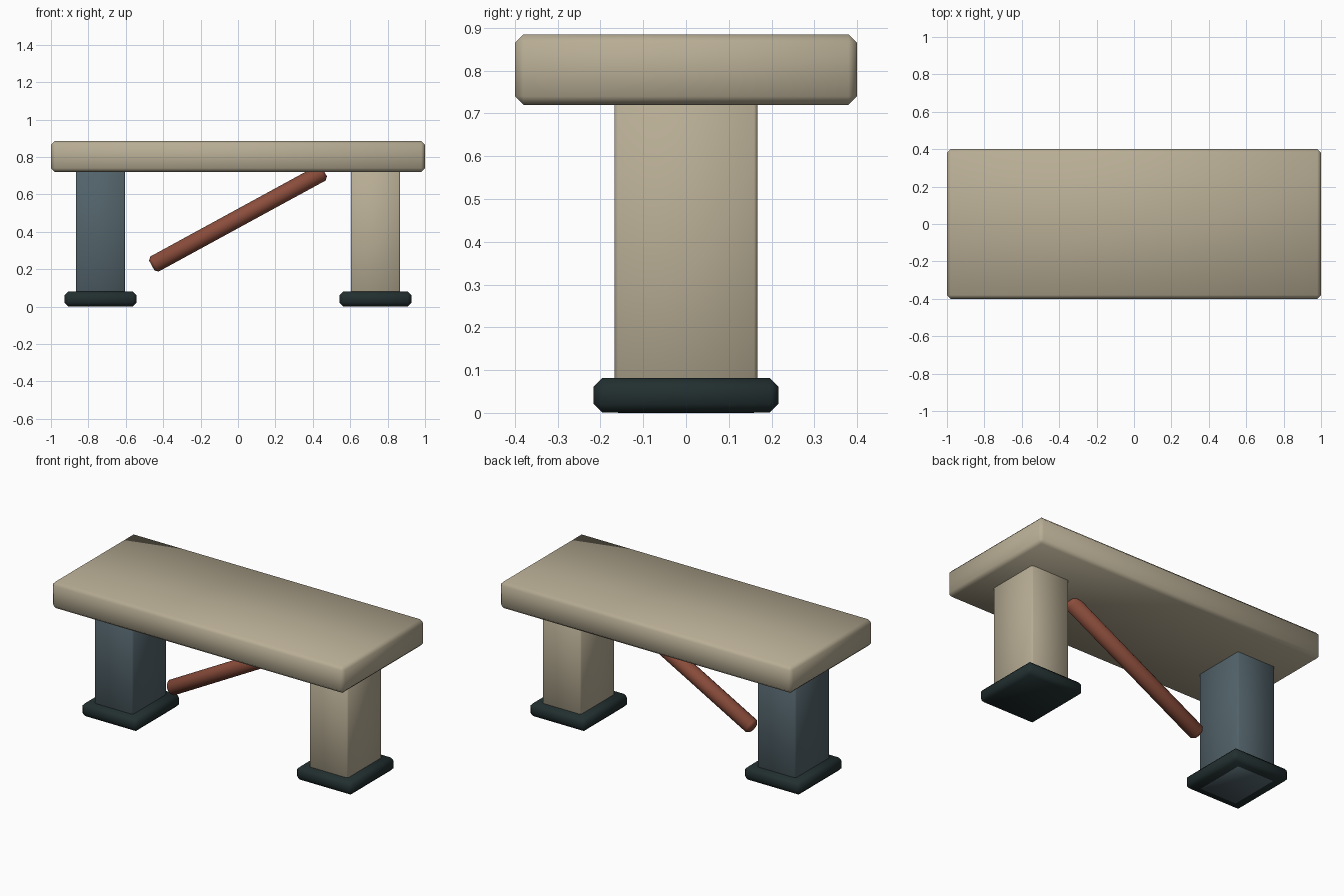
import bpy
import math

cube = bpy.data.objects.get("Cube")
if cube:
    bpy.data.objects.remove(cube, do_unlink=True)


def material(name, rgb):
    mat = bpy.data.materials.new(name)
    mat.use_nodes = True
    color = (*rgb, 1)
    mat.diffuse_color = color
    mat.node_tree.nodes["Principled BSDF"].inputs["Base Color"].default_value = color
    return mat


tan = material("tan stone", (0.48, 0.42, 0.30))
slate = material("slate blue", (0.085, 0.125, 0.145))
rust = material("rust red", (0.26, 0.075, 0.045))
dark = material("dark green", (0.016, 0.028, 0.029))


def finish(obj, name, mat, chamfer, limit=30):
    """Name, colour, chamfer and smooth one part."""
    obj.name = name
    obj.data.materials.append(mat)
    bevel = obj.modifiers.new("chamfer", "BEVEL")
    bevel.width = chamfer
    bevel.segments = 1
    bevel.limit_method = "ANGLE"
    bevel.angle_limit = math.radians(limit)
    bpy.ops.object.shade_smooth()
    return obj


def box(name, mat, x, half_x, half_y, low, high, chamfer):
    bpy.ops.mesh.primitive_cube_add(size=2, location=(x, 0, (low + high) / 2))
    obj = bpy.context.object
    obj.scale = (half_x, half_y, (high - low) / 2)
    bpy.ops.object.transform_apply(location=False, rotation=False, scale=True)
    return finish(obj, name, mat, chamfer)


# Seat slab
box("seat", tan, 0, 1, 0.4, 0.72, 0.885, 0.02)

# Legs and feet, the right leg showing through under its foot
for side, sign, mat, low in (("left", 1, tan, 0.002), ("right", -1, slate, 0)):
    box(side + "_leg", mat, sign * 0.735, 0.132, 0.167, low, 0.75, 0.008)
    box(side + "_foot", dark, sign * 0.735, 0.193, 0.216, 0.001, 0.081, 0.02)

# Slanted brace rod, its upper end sunk in the seat
bpy.ops.mesh.primitive_cylinder_add(
    vertices=16, radius=0.046, depth=1.05, location=(0, 0, 0.471),
    rotation=(0, math.radians(61.4), 0))
finish(bpy.context.object, "brace_rod", rust, 0.016, 60)
